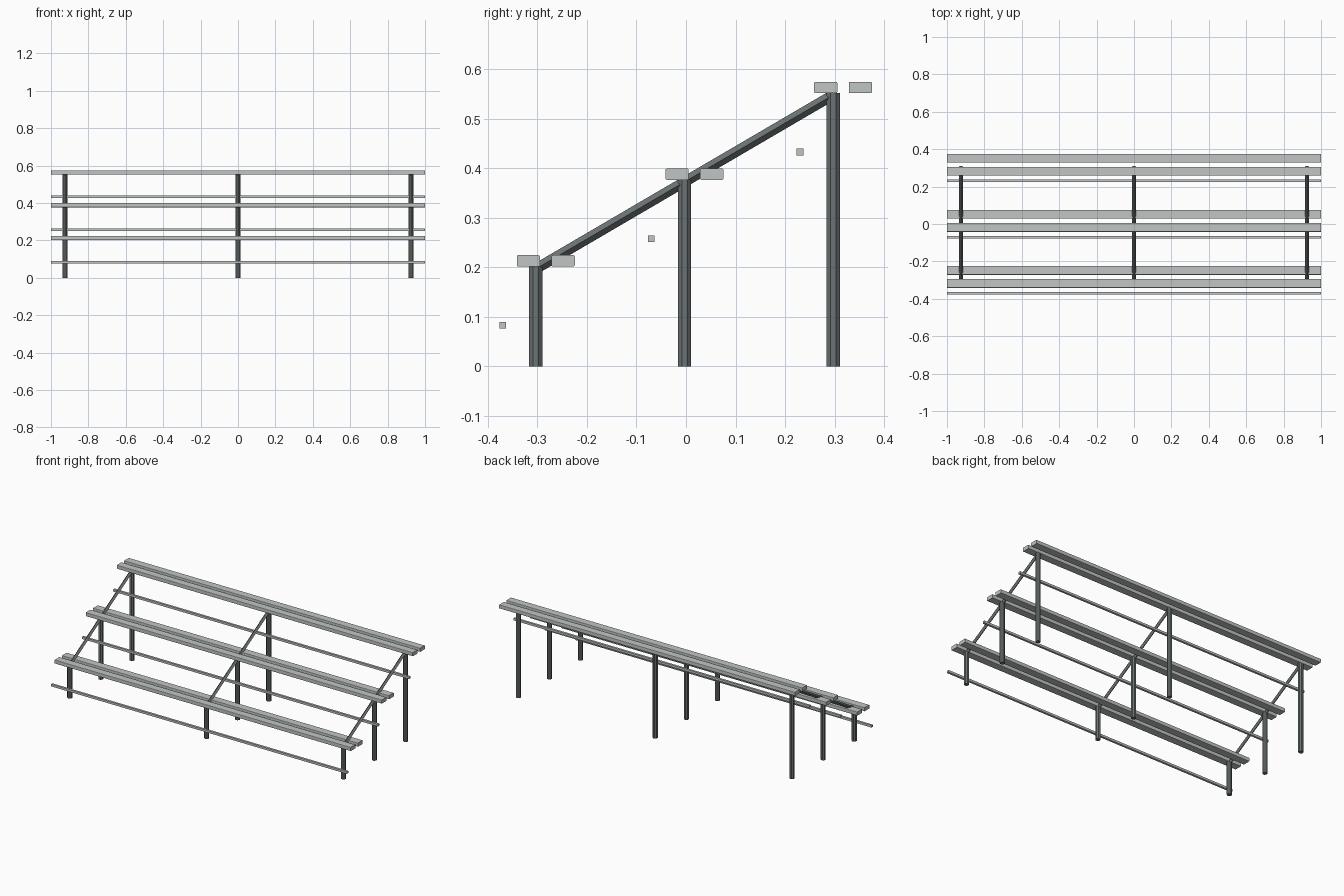
import bpy, bmesh, math
from mathutils import Vector

if "Cube" in bpy.data.objects:
    bpy.data.objects.remove(bpy.data.objects["Cube"])


def material(name, rgb):
    m = bpy.data.materials.new(name)
    m.diffuse_color = (*rgb, 1)
    m.use_nodes = True
    m.node_tree.nodes["Principled BSDF"].inputs["Base Color"].default_value = m.diffuse_color
    return m


light = material("light aluminium", (0.53, 0.56, 0.54))
dark = material("dark steel", (0.15, 0.17, 0.17))


def finish(name, bm, mat):
    me = bpy.data.meshes.new(name)
    bm.to_mesh(me)
    bm.free()
    me.materials.append(mat)
    ob = bpy.data.objects.new(name, me)
    bpy.context.collection.objects.link(ob)
    return ob


def bar(name, centre, size, bevel=0):
    bm = bmesh.new()
    bmesh.ops.create_cube(bm, size=1)
    for v in bm.verts:
        v.co = Vector([c + s * p for c, s, p in zip(centre, size, v.co)])
    if bevel:
        # round only the long edges
        edges = [e for e in bm.edges if abs(e.verts[0].co.x - e.verts[1].co.x) > 1]
        bmesh.ops.bevel(bm, geom=edges, offset=bevel, segments=2, profile=0.5, affect='EDGES')
    return finish(name, bm, light)


def post(name, a, b, radius, sides, turn=0):
    a, b = Vector(a), Vector(b)
    bm = bmesh.new()
    bmesh.ops.create_cone(bm, cap_ends=True, segments=sides, radius1=radius,
                          radius2=radius, depth=(b - a).length)
    # tilt only about x so the section stays aligned
    d = b - a
    tilt = math.atan2(-d.y, d.z)
    for v in bm.verts:
        x, y = v.co.x, v.co.y
        v.co.x = x * math.cos(turn) - y * math.sin(turn)
        v.co.y = x * math.sin(turn) + y * math.cos(turn)
        y, z = v.co.y, v.co.z
        v.co.y = y * math.cos(tilt) - z * math.sin(tilt)
        v.co.z = y * math.sin(tilt) + z * math.cos(tilt)
        v.co += (a + b) / 2
    return finish(name, bm, dark)


for row in range(3):
    dy, dz = 0.3 * row, 0.175 * row
    # paired seat planks
    for part, y in (("front", -0.318), ("back", -0.248)):
        bar(f"seat_plank_{part}_{row + 1}", (0, y + dy, 0.213 + dz), (2, 0.047, 0.023), 0.003)
    # thin foot rail
    bar(f"foot_rail_{row + 1}", (0, -0.37 + dy, 0.083 + dz), (2, 0.0135, 0.0135))
    # legs
    for i, x in enumerate((-0.925, 0, 0.925)):
        post(f"leg_{row + 1}_{i + 1}", (x, -0.303 + dy, 0),
             (x, -0.303 + dy, 0.202 + dz), 0.0145, 8, math.pi / 8)

# sloping braces joining the legs
for i, x in enumerate((-0.925, 0, 0.925)):
    post(f"sloping_brace_{i + 1}", (x, -0.298, 0.2), (x, 0.297, 0.548), 0.0105, 4)
